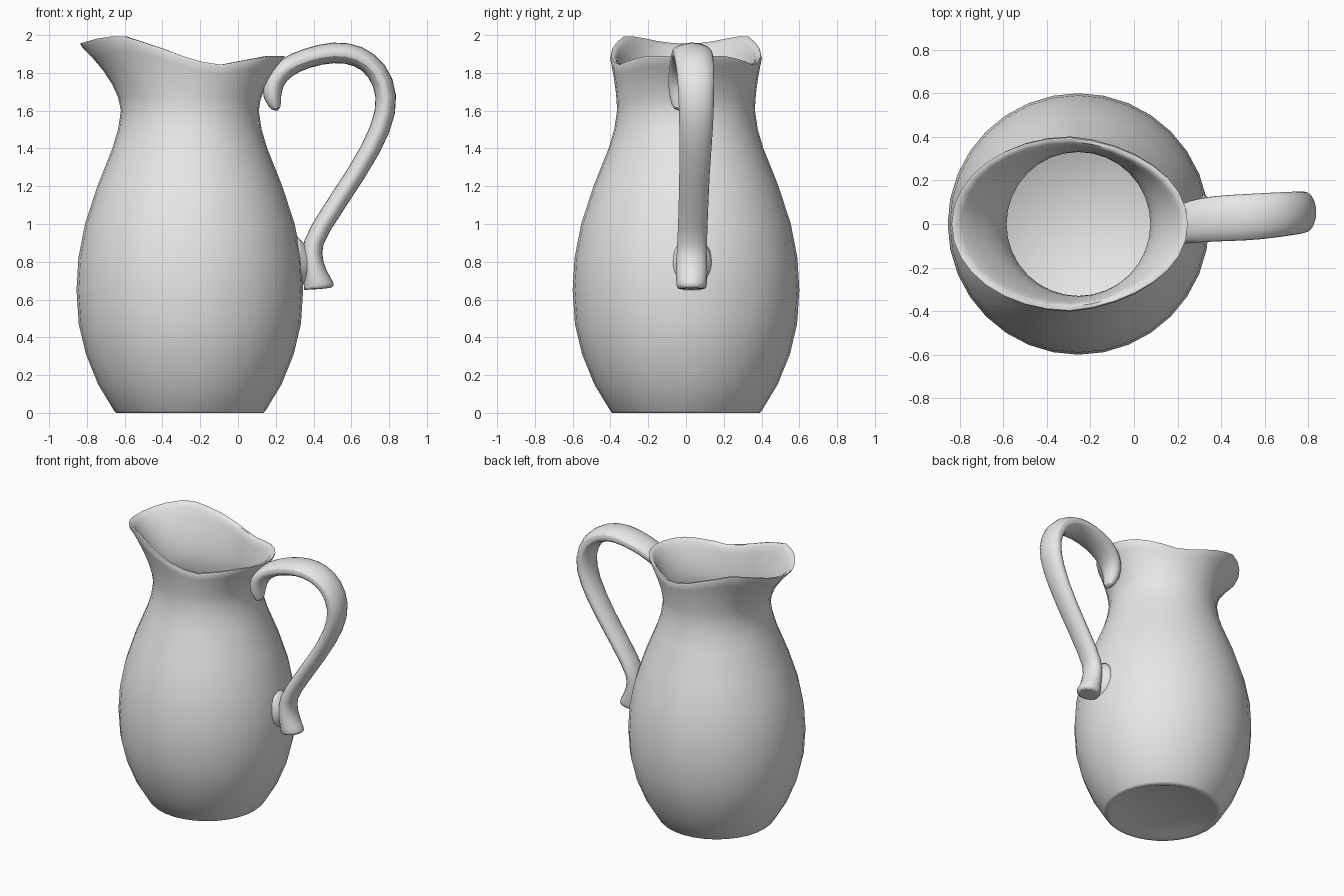
import bpy
import bmesh
from math import sin, cos, pi
from mathutils import Vector

cube = bpy.data.objects.get("Cube")
if cube:
    bpy.data.objects.remove(cube, do_unlink=True)

clay = bpy.data.materials.new("pale grey clay")
clay.use_nodes = True
colour = (0.8, 0.8, 0.8, 1)
clay.diffuse_color = colour
clay.node_tree.nodes["Principled BSDF"].inputs["Base Color"].default_value = colour

SIDES = 32
AXIS = -0.255
NECK_Z, NECK_R = 1.6, 0.365


def interpolate(table, value):
    """Piecewise linear lookup in a list of (key, result) pairs."""
    for (a, low), (b, high) in zip(table, table[1:]):
        if value <= b:
            return low + (high - low) * (value - a) / (b - a)
    return table[-1][1]


def loft(name, rings, smooth_levels=0):
    """Skin a list of point rings, closing both ends."""
    bm = bmesh.new()
    loops = [[bm.verts.new(p) for p in ring] for ring in rings]
    for low, high in zip(loops, loops[1:]):
        for i in range(len(low)):
            j = (i + 1) % len(low)
            bm.faces.new((low[i], low[j], high[j], high[i]))
    bm.faces.new(loops[0][::-1])
    bm.faces.new(loops[-1])
    bmesh.ops.recalc_face_normals(bm, faces=bm.faces)
    mesh = bpy.data.meshes.new(name)
    bm.to_mesh(mesh)
    bm.free()
    mesh.materials.append(clay)
    obj = bpy.data.objects.new(name, mesh)
    bpy.context.collection.objects.link(obj)
    if smooth_levels:
        obj.modifiers.new("smooth", "SUBSURF").levels = smooth_levels
    bpy.ops.object.select_all(action="DESELECT")
    obj.select_set(True)
    bpy.context.view_layer.objects.active = obj
    bpy.ops.object.shade_smooth_by_angle(angle=0.9)
    return obj


angles = [2 * pi * i / SIDES for i in range(SIDES)]


def round_ring(radius, z):
    return [(AXIS + radius * cos(t), radius * sin(t), z) for t in angles]


# Rim height from the spout (-1) to the handle side (1)
rim_height = [(-1, 1.955), (-0.85, 1.98), (-0.6, 2), (-0.2, 1.93), (0.1, 1.87),
              (0.35, 1.84), (0.6, 1.865), (0.85, 1.89), (1, 1.89)]


def flared_ring(f, inset=0.0, drop=0.0):
    """Ring between the round neck (f = 0) and the wavy oval rim (f = 1)."""
    g = f ** 1.7
    ring = []
    for t in angles:
        c, s = cos(t), sin(t)
        # The oval tapers a little towards the handle
        taper = 1 - 0.1 * max(c, 0) * abs(s)
        rim = Vector((-0.295 + 0.55 * c, 0.405 * s * taper))
        neck = Vector((AXIS + NECK_R * c, NECK_R * s))
        p = neck.lerp(rim, g) - Vector((c, s)) * inset
        z = NECK_Z + (interpolate(rim_height, c) - NECK_Z) * f - drop
        ring.append((p.x, p.y, z))
    return ring


# Pitcher body: recessed foot, belly, flared lip, then the inner wall
belly = [(0.4, 0.01), (0.485, 0.15), (0.55, 0.31), (0.588, 0.47), (0.6, 0.65),
         (0.59, 0.82), (0.555, 1), (0.49, 1.2), (0.41, 1.4), (0.38, 1.5)]
flare = [0, 0.2, 0.4, 0.6, 0.8, 0.95]
wall = 0.035
rings = [round_ring(0.32, 0.02), round_ring(0.365, 0.0), round_ring(0.39, 0.0)]
rings += [round_ring(r, z) for r, z in belly]
rings += [flared_ring(f) for f in flare]
rings += [flared_ring(1, 0.008), flared_ring(1, 0.024)]
rings += [flared_ring(f, wall, 0.005) for f in reversed(flare)]
rings += [round_ring(r - wall, max(z, 0.05)) for r, z in reversed(belly)]
loft("pitcher_body", rings)

# Handle stations: x, y, z, half thickness, half width
stations = [
    (0.21, -0.03, 1.595, 0.02, 0.035), (0.175, -0.025, 1.67, 0.052, 0.065),
    (0.185, -0.01, 1.76, 0.06, 0.085), (0.25, 0.01, 1.83, 0.055, 0.1),
    (0.36, 0.025, 1.88, 0.052, 0.105), (0.51, 0.03, 1.915, 0.057, 0.108),
    (0.64, 0.04, 1.895, 0.057, 0.105), (0.74, 0.05, 1.82, 0.058, 0.1),
    (0.797, 0.055, 1.68, 0.058, 0.095), (0.765, 0.055, 1.51, 0.055, 0.09),
    (0.64, 0.045, 1.28, 0.05, 0.08), (0.41, 0.035, 0.95, 0.052, 0.078),
    (0.385, 0.03, 0.85, 0.055, 0.08), (0.405, 0.03, 0.74, 0.06, 0.085),
    (0.43, 0.03, 0.665, 0.085, 0.08), (0.43, 0.03, 0.655, 0.08, 0.075),
]
sections = []
for i, (x, y, z, thick, wide) in enumerate(stations):
    before = Vector(stations[max(i - 1, 0)][:3])
    after = Vector(stations[min(i + 1, len(stations) - 1)][:3])
    along = after - before
    along.y = 0
    along.normalize()
    out = Vector((-along.z, 0, along.x))
    side = Vector((0, 1, 0))
    # Slightly enlarged to make up for the smoothing
    sections.append([Vector((x, y, z)) + out * thick * 1.06 * cos(2 * pi * k / 10)
                     + side * wide * 1.06 * sin(2 * pi * k / 10) for k in range(10)])
loft("handle", sections, 1)

# Flared fillet where the handle foot meets the belly
fillet = [[(x, 0.03 + half * cos(2 * pi * k / 12), 0.79 + half * 1.3 * sin(2 * pi * k / 12))
           for k in range(12)]
          for x, half in [(0.29, 0.14), (0.335, 0.1), (0.365, 0.07), (0.4, 0.05)]]
loft("handle_foot_fillet", fillet, 1)
